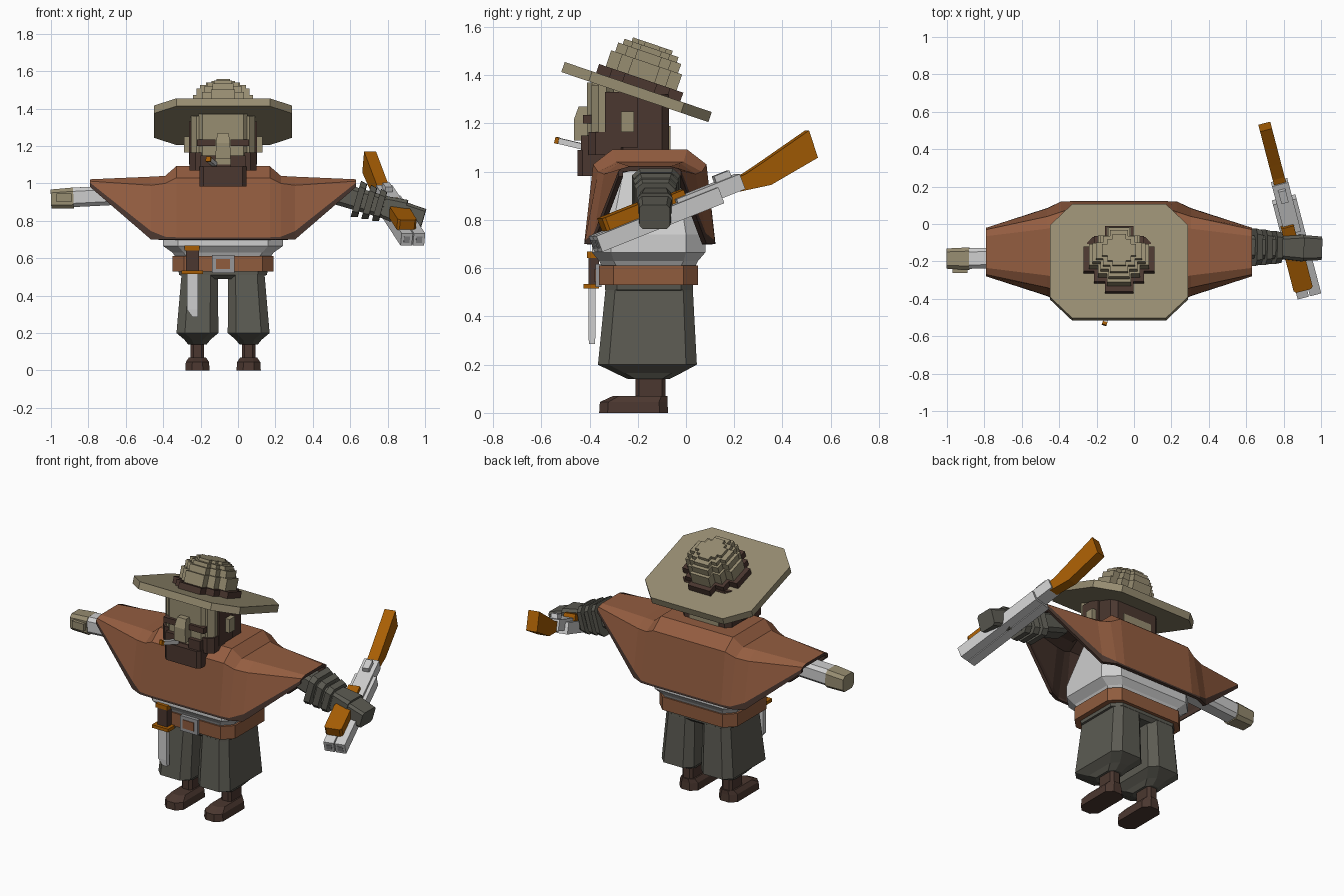
import bpy, bmesh, math
from mathutils import Matrix, Vector

if "Cube" in bpy.data.objects:
    bpy.data.objects.remove(bpy.data.objects["Cube"])

CX = -0.08  # body centre line


def mat(name, r, g, b):
    m = bpy.data.materials.new(name)
    m.diffuse_color = [(c / 255) ** 2.2 for c in (r, g, b)] + [1]
    m.use_nodes = True
    m.node_tree.nodes["Principled BSDF"].inputs["Base Color"].default_value = m.diffuse_color
    return m


KHAKI = mat("khaki", 150, 140, 113)
DARK = mat("dark_brown", 76, 58, 51)
RUST = mat("rust_brown", 146, 93, 66)
BELT = mat("belt_brown", 142, 92, 64)
PALE = mat("pale_grey", 205, 205, 205)
STEEL = mat("mid_grey", 150, 150, 152)
SLATE = mat("slate_grey", 92, 91, 83)
WOOD = mat("orange_wood", 166, 94, 12)


def finish(name, bm, mats, recalc=True):
    if recalc:
        bmesh.ops.recalc_face_normals(bm, faces=bm.faces)
    me = bpy.data.meshes.new(name)
    bm.to_mesh(me)
    bm.free()
    for m in mats:
        me.materials.append(m)
    ob = bpy.data.objects.new(name, me)
    bpy.context.collection.objects.link(ob)
    return ob


def outline(hx, hy, ch):
    """Rectangle; ch > 0 chamfers the corners, ch < 0 makes stair corners."""
    c = abs(ch)
    if ch == 0:
        q = [(hx, hy)]
    elif ch > 0:
        q = [(hx, hy - c), (hx - c, hy)]
    else:
        q = [(hx, hy - c), (hx - c / 2, hy - c), (hx - c / 2, hy - c / 2),
             (hx - c, hy - c / 2), (hx - c, hy)]
    pts = []
    for sx, sy in ((1, 1), (-1, 1), (-1, -1), (1, -1)):
        pts += [(sx * x, sy * y) for x, y in (q if sx * sy > 0 else q[::-1])]
    return pts


def loft(name, rings, m, M=Matrix()):
    """Closed loft through rings (cx, cy, z, hx, hy, corner)."""
    bm = bmesh.new()
    loops = [[bm.verts.new(M @ Vector((cx + x, cy + y, z))) for x, y in outline(hx, hy, ch)]
             for cx, cy, z, hx, hy, ch in rings]
    n = len(loops[0])
    for a, b in zip(loops, loops[1:]):
        for i in range(n):
            bm.faces.new((a[i], a[(i + 1) % n], b[(i + 1) % n], b[i]))
    bm.faces.new(loops[0])
    bm.faces.new(loops[-1])
    return finish(name, bm, [m])


def box(name, x0, x1, y0, y1, z0, z1, m, ch=0, M=Matrix()):
    r = ((x0 + x1) / 2, (y0 + y1) / 2)
    s = ((x1 - x0) / 2, (y1 - y0) / 2, ch)
    return loft(name, [(*r, z0, *s), (*r, z1, *s)], m, M)


def frame(p, d):
    """Matrix at p with x sideways, y along d, z up."""
    d = Vector(d).normalized()
    s = d.cross(Vector((0, 0, 1))).normalized()
    M = Matrix((s, d, s.cross(d))).transposed().to_4x4()
    return Matrix.Translation(p) @ M


TURN = Matrix.Rotation(-math.pi / 2, 4, 'X')  # loft axis onto the frame's y


def bar(name, p, q, w, h, m, ch=0.0, end=1.0):
    L = (Vector(q) - Vector(p)).length
    return loft(name, [(0, 0, 0, w, h, ch), (0, 0, L, w * end, h * end, ch * end)], m,
                frame(p, Vector(q) - Vector(p)) @ TURN)


# boots and trouser legs
for side, s in (("left", 1), ("right", -1)):
    x = CX + s * 0.137
    loft(side + "_shoe", [(x, -0.217, 0, 0.065, 0.143, 0.035), (x, -0.217, 0.045, 0.062, 0.14, 0.035),
                          (x, -0.19, 0.07, 0.045, 0.113, 0.025)], DARK)
    box(side + "_ankle", x - 0.036, x + 0.036, -0.21, -0.085, 0.05, 0.17, DARK, 0.015)
    loft(side + "_trouser_leg", [(x, -0.155, 0.14, 0.05, 0.085, 0.03), (x, -0.157, 0.165, 0.07, 0.137, 0.04),
                                 (x, -0.16, 0.20, 0.112, 0.205, 0.045), (x - s * 0.012, -0.153, 0.5, 0.098, 0.182, 0.04),
                                 (x - s * 0.012, -0.153, 0.54, 0.098, 0.178, 0.04)], SLATE)
loft("trouser_seat", [(CX, -0.153, 0.49, 0.13, 0.16, 0.03), (CX, -0.153, 0.51, 0.235, 0.182, 0.05),
                      (CX, -0.153, 0.55, 0.24, 0.182, 0.05)], SLATE)

# belt, buckle and shirt
box("belt", CX - 0.27, CX + 0.27, -0.36, 0.05, 0.53, 0.612, BELT, 0.06)
box("buckle", CX - 0.06, CX + 0.06, -0.375, -0.35, 0.522, 0.617, STEEL)
box("buckle_inset", CX - 0.038, CX + 0.038, -0.38, -0.374, 0.543, 0.596, BELT)
loft("shirt", [(CX, -0.155, 0.6, 0.25, 0.19, 0.06), (CX, -0.155, 0.63, 0.27, 0.205, 0.06),
               (CX, -0.155, 0.665, 0.32, 0.235, 0.08), (CX, -0.155, 0.74, 0.32, 0.235, 0.08),
               (CX, -0.15, 1.0, 0.24, 0.17, 0.06)], PALE)

# poncho: arch sections across x, dark hem row and dark lining
half = [(0.25, [(0.272, 0.70), (0.271, 0.712), (0.235, 1.03), (0.155, 1.092)]),
        (0.31, [(0.27, 0.70), (0.269, 0.715), (0.215, 1.0), (0.14, 1.04)]),
        (0.385, [(0.235, 0.70), (0.232, 0.745), (0.19, 0.99), (0.125, 1.036)]),
        (0.71, [(0.13, 0.98), (0.13, 1.003), (0.12, 1.012), (0.085, 1.022)])]
bm = bmesh.new()
rows = []
for u, prof in [(-u, p) for u, p in half[::-1]] + half:
    pts = [(-d, z) for d, z in prof] + [(d, z) for d, z in prof[::-1]]
    rows.append([bm.verts.new((CX + u, -0.15 + d, z)) for d, z in pts])
for a, b in zip(rows, rows[1:]):
    for j in range(len(a) - 1):
        f = bm.faces.new((a[j], b[j], b[j + 1], a[j + 1]))
        f.material_index = 1 if j in (0, len(a) - 2) else 0
poncho = finish("poncho", bm, [RUST, DARK], False)
sol = poncho.modifiers.new("cloth", 'SOLIDIFY')
sol.thickness, sol.offset = 0.02, -1
sol.material_offset = sol.material_offset_rim = 1

# head
box("hair", CX - 0.17, CX + 0.17, -0.33, -0.07, 1.07, 1.32, DARK, 0.03)
box("neck_nape", CX - 0.1, CX + 0.1, -0.2, -0.065, 1.05, 1.19, KHAKI)
box("face_sides", CX - 0.172, CX + 0.172, -0.392, -0.30, 1.14, 1.36, KHAKI, 0.03)
box("face", CX - 0.13, CX + 0.13, -0.41, -0.2, 1.1, 1.37, KHAKI, 0.02)
loft("nose", [(CX, -0.43, 1.13, 0.04, 0.035, 0), (CX, -0.43, 1.215, 0.038, 0.035, 0),
              (CX, -0.42, 1.27, 0.03, 0.025, 0)], KHAKI)
box("beard", CX - 0.125, CX + 0.125, -0.45, -0.28, 0.983, 1.09, DARK, 0.02)
box("jaw_beard", CX - 0.178, CX + 0.178, -0.405, -0.24, 1.07, 1.165, DARK, 0.03)
for side, s in (("left", 1), ("right", -1)):
    x = CX + s * 0.188
    box(side + "_ear", x - 0.022, x + 0.022, -0.27, -0.215, 1.165, 1.25, KHAKI)
    x = CX + s * 0.09
    box(side + "_brow", x - 0.05, x + 0.05, -0.427, -0.38, 1.2, 1.235, DARK)
    x = CX + s * 0.08
    box(side + "_moustache", x - 0.04, x + 0.04, -0.435, -0.38, 1.08, 1.15, DARK)
    x = CX + s * 0.173
    box(side + "_sideburn", x - 0.008, x + 0.008, -0.335, -0.2, 1.1, 1.33, DARK)
bar("cigarette", (-0.125, -0.42, 1.102), (-0.155, -0.525, 1.127), 0.012, 0.012, PALE)
bar("cigarette_tip", (-0.155, -0.525, 1.127), (-0.16, -0.54, 1.131), 0.013, 0.013, WOOD)

# hat, tilted back
H = Matrix.Translation((CX, -0.205, 1.33)) @ Matrix.Rotation(math.radians(-18.8), 4, 'X')
box("hat_brim", -0.37, 0.37, -0.322, 0.322, -0.022, 0.022, KHAKI, 0.12, H)
for name, r, z0, z1, m in (("hat_band", 0.19, 0.02, 0.06, DARK), ("hat_crown_base", 0.16, 0.06, 0.13, KHAKI),
                           ("hat_crown_mid", 0.142, 0.13, 0.17, KHAKI), ("hat_crown_upper", 0.122, 0.17, 0.193, KHAKI),
                           ("hat_crown_top", 0.09, 0.193, 0.21, KHAKI)):
    box(name, -r, r, -r * 0.97, r * 0.97, z0, z1, m, -r * 0.6, H)

# bare arm
bar("right_sleeve", (-0.4, -0.17, 0.95), (-0.89, -0.185, 0.925), 0.055, 0.052, PALE, 0.02)
bar("right_hand", (-0.88, -0.185, 0.922), (-1.0, -0.185, 0.917), 0.06, 0.056, KHAKI, 0.02, 0.9)
box("right_thumb", -0.97, -0.89, -0.262, -0.235, 0.90, 0.945, KHAKI)

# gloved arm with ringed cuff
A, B = Vector((0.45, -0.12, 0.97)), Vector((1.0, -0.13, 0.81))
bar("left_sleeve", A, A.lerp(B, 0.6), 0.062, 0.06, SLATE, 0.02)
for i, t in enumerate((0.36, 0.46, 0.56)):
    r = 0.1 - 0.006 * i
    bar("cuff_ring_%d" % i, A.lerp(B, t - 0.03), A.lerp(B, t + 0.03), r, r, SLATE, 0.03, 0.92)
bar("left_glove", A.lerp(B, 0.6), A.lerp(B, 0.8), 0.06, 0.06, SLATE, 0.015, 1.2)
bar("left_fingers", A.lerp(B, 0.78), A.lerp(B, 0.985), 0.07, 0.058, SLATE, 0.015, 0.9)

# double-barrelled gun, local y from muzzle to stock
G = frame((0.935, -0.375, 0.70), (-0.235, 0.9, 0.36))
for i, x in enumerate((-0.034, 0.034)):
    box("gun_barrel_%d" % i, x - 0.031, x + 0.031, 0, 0.56, -0.035, 0.035, PALE, 0, G)
    box("gun_bore_%d" % i, x - 0.016, x + 0.016, -0.003, 0.002, -0.018, 0.018, STEEL, 0, G)
box("gun_receiver", -0.045, 0.045, 0.38, 0.67, -0.015, 0.052, PALE, 0, G)
box("gun_hammer", -0.02, 0.02, 0.57, 0.64, 0.05, 0.08, PALE, 0, G)
box("gun_foregrip", -0.075, 0.03, 0.06, 0.26, 0.03, 0.09, WOOD, 0.012, G)
box("gun_foregrip_rear", -0.055, 0.015, 0.26, 0.43, 0.03, 0.075, WOOD, 0, G)
bm = bmesh.new()
shape = [(0.65, 0.04), (0.7, 0.042), (0.785, 0.06), (1.015, 0.112), (1.01, -0.007), (0.783, -0.04), (0.65, -0.018)]
face = bm.faces.new([bm.verts.new(G @ Vector((-0.033, t, n))) for t, n in shape])
ext = bmesh.ops.extrude_face_region(bm, geom=[face])
bmesh.ops.translate(bm, vec=G.to_3x3() @ Vector((0.066, 0, 0)),
                    verts=[v for v in ext["geom"] if isinstance(v, bmesh.types.BMVert)])
finish("gun_stock", bm, [WOOD])

# knife hanging from the belt
KX = -0.243
box("knife_pommel", KX - 0.042, KX + 0.038, -0.41, -0.365, 0.642, 0.668, WOOD)
box("knife_grip", KX - 0.034, KX + 0.034, -0.405, -0.36, 0.53, 0.645, DARK)
box("knife_guard", KX - 0.058, KX + 0.055, -0.425, -0.36, 0.515, 0.535, WOOD)
loft("knife_blade", [(KX + 0.015, -0.39, 0.285, 0.015, 0.012, 0), (KX, -0.39, 0.325, 0.03, 0.015, 0),
                     (KX, -0.39, 0.52, 0.03, 0.015, 0)], PALE)
